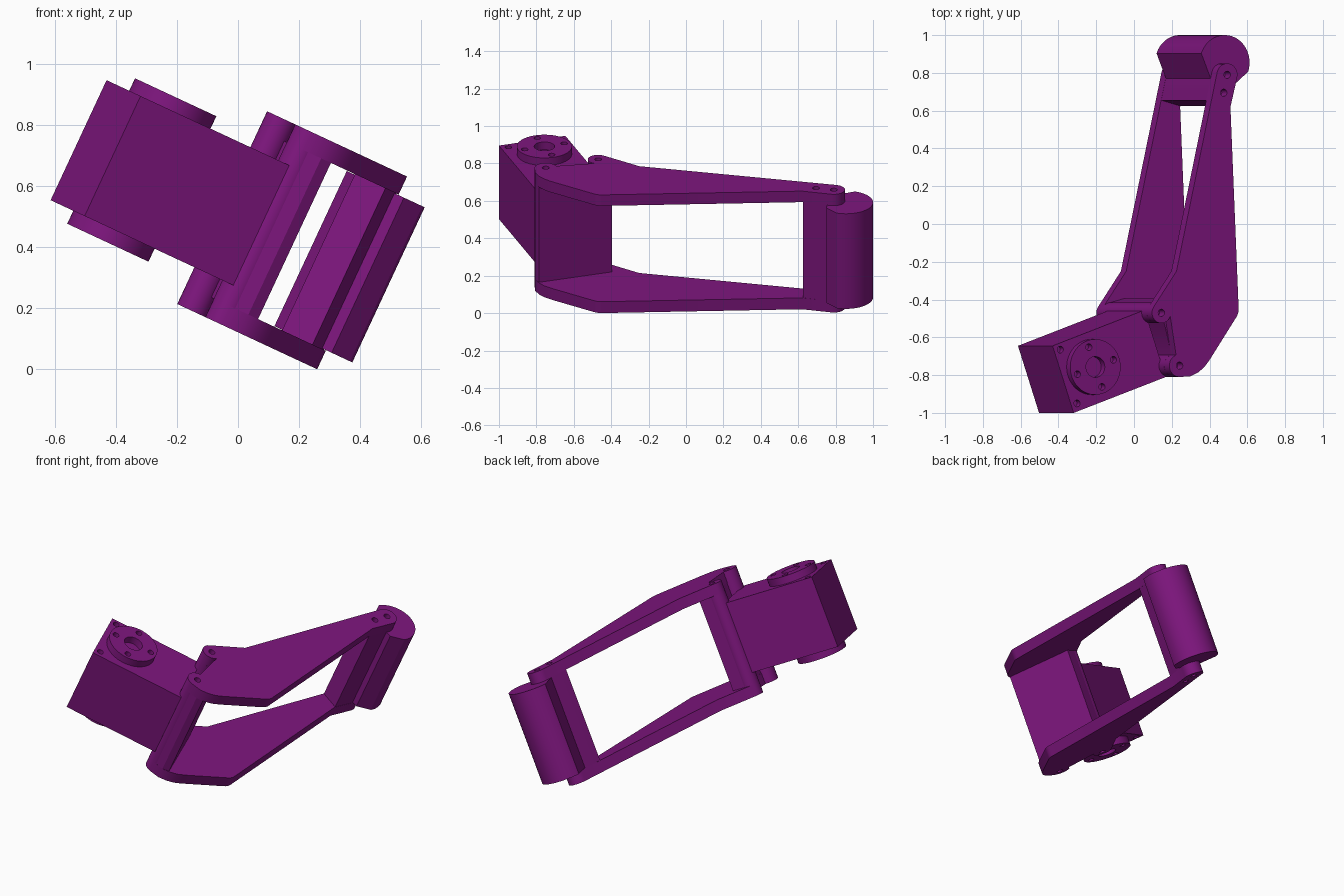
import bpy, bmesh
from math import radians, cos, sin, pi

if "Cube" in bpy.data.objects:
    bpy.data.objects.remove(bpy.data.objects["Cube"])

TILT = radians(25)      # whole leg leans about the y axis
LOW, HIGH = 0.11, 0.807  # outer faces of the fork plates
IN_LOW, IN_HIGH = 0.177, 0.742

mat = bpy.data.materials.new("purple")
mat.diffuse_color = (0.21, 0.008, 0.21, 1)
mat.use_nodes = True
mat.node_tree.nodes["Principled BSDF"].inputs["Base Color"].default_value = mat.diffuse_color
parts = []


def arc(cx, cy, r, a0, a1, n=16):
    return [(cx + r * cos(radians(a0 + (a1 - a0) * i / n)),
             cy + r * sin(radians(a0 + (a1 - a0) * i / n))) for i in range(n + 1)]


def disc(cx, cy, r, n=48):
    return arc(cx, cy, r, 0, 360, n)[:-1]


def prism(name, solids):
    """Each solid is (counter-clockwise outline, bottom, top)."""
    bm = bmesh.new()
    for outline, z0, z1 in solids:
        lo = [bm.verts.new((x, y, z0)) for x, y in outline]
        hi = [bm.verts.new((x, y, z1)) for x, y in outline]
        bm.faces.new(lo[::-1])
        bm.faces.new(hi)
        n = len(lo)
        for i in range(n):
            j = (i + 1) % n
            bm.faces.new((lo[i], lo[j], hi[j], hi[i]))
    bmesh.ops.recalc_face_normals(bm, faces=bm.faces)
    me = bpy.data.meshes.new(name)
    bm.to_mesh(me)
    bm.free()
    ob = bpy.data.objects.new(name, me)
    bpy.context.collection.objects.link(ob)
    me.materials.append(mat)
    parts.append(ob)
    return ob


def drill(ob, holes):
    cutter = prism("cutter", holes)
    parts.remove(cutter)
    cutter.hide_render = True
    mod = ob.modifiers.new("holes", 'BOOLEAN')
    mod.operation, mod.solver, mod.object = 'DIFFERENCE', 'EXACT', cutter
    bpy.context.view_layer.objects.active = ob
    bpy.ops.object.modifier_apply(modifier=mod.name)
    bpy.data.objects.remove(cutter)


# Fork plates: bent arms with rounded bosses and screw holes
arm = (arc(0.168, 0.79, 0.06, -14, 167)
       + [(-0.128, -0.25)]
       + arc(-0.216, -0.47, 0.055, 143, 340)
       + arc(-0.11, -0.75, 0.06, 110, 270, 10)
       + [(-0.045, -0.806), (0.0, -0.785), (0.035, -0.757), (0.065, -0.72)]
       + arc(0.16, -0.45, 0.075, -34, 2, 8)
       + [(0.187, 0.62)])
screws = [(0.168, 0.79), (0.148, 0.695), (-0.216, -0.47), (-0.11, -0.75)]
for name, z0, z1 in (("lower_arm_plate", LOW, IN_LOW), ("upper_arm_plate", IN_HIGH, HIGH)):
    plate = prism(name, [(arm, z0, z1)])
    drill(plate, [(disc(x, y, 0.019, 20), z0 - 0.05, z1 + 0.05) for x, y in screws])

# Mounting panel and its two round posts between the plates
panel = [(-0.142, -0.395), (-0.235, -0.42), (-0.167, -0.53), (-0.128, -0.69),
         (-0.11, -0.808), (-0.045, -0.806), (-0.01, -0.785)]
prism("mounting_panel", [(panel, IN_LOW, IN_HIGH)])
prism("left_post", [(disc(-0.216, -0.47, 0.055), IN_LOW, IN_HIGH)])
prism("right_post", [(disc(-0.11, -0.75, 0.06), IN_LOW, IN_HIGH)])

# Crossbar and D-shaped foot at the far end
prism("crossbar", [([(0.077, 0.655), (0.187, 0.625)]
                    + arc(0.168, 0.79, 0.06, -14, 167), IN_LOW, IN_HIGH)])
prism("foot_roller", [(arc(0.185, 0.855, 0.145, -19.5, 160.5, 40)
                       + [(0.103, 0.77), (0.255, 0.75)], IN_LOW + 0.002, IN_HIGH - 0.002)])

# Motor housing, turned to face the panel
d = (0.943, 0.333)
a, b, length = (-0.791, -0.645), (-0.668, -1.0), 0.57
box = [a, b, (b[0] + d[0] * length, b[1] + d[1] * length),
       (a[0] + d[0] * length, a[1] + d[1] * length)]
housing = prism("motor_housing", [(box, 0.243, 0.677)])
corners = [(-0.746, -0.665), (-0.648, -0.95)]
drill(housing, [(disc(x, y, 0.018, 20), z0, z1) for x, y in corners
                for z0, z1 in ((0.2, 0.283), (0.637, 0.72))])

# Output horns on both sides, with a stepped bore and four screw holes
cx, cy = -0.562, -0.757
for name, z0, z1 in (("lower_horn", 0.196, 0.243), ("upper_horn", 0.677, 0.722)):
    horn = prism(name, [(disc(cx, cy, 0.147, 64), z0, z1)])
    holes = [(disc(cx, cy, 0.055, 32), z0 - 0.05, z1 + 0.05)]
    for k in range(4):
        t = radians(20) + k * pi / 2
        holes.append((disc(cx + 0.112 * cos(t), cy + 0.112 * sin(t), 0.018, 20),
                      z0 - 0.05, z1 + 0.05))
    drill(horn, holes)

# Lean every part and smooth the curved walls
for ob in parts:
    ob.rotation_euler = (0, TILT, 0)
    ob.select_set(True)
bpy.context.view_layer.objects.active = parts[0]
bpy.ops.object.shade_smooth_by_angle(angle=radians(25))
